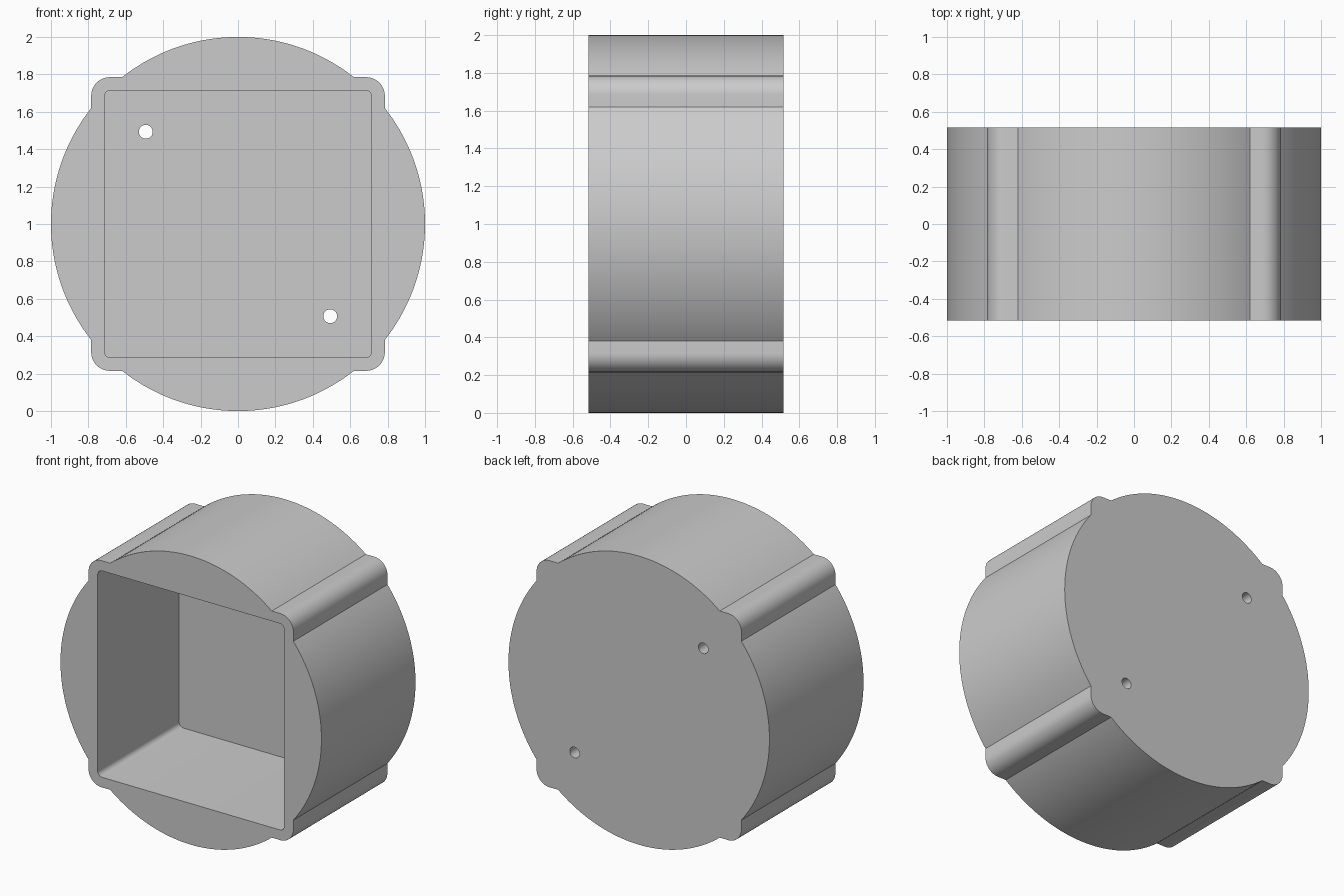
import bpy, bmesh, math

cube = bpy.data.objects.get("Cube")
if cube:
    bpy.data.objects.remove(cube, do_unlink=True)

HALF_DEPTH = 0.515
BACK_WALL = 0.138
LUG, LUG_R = 0.785, 0.1
CAVITY, CAVITY_R = 0.715, 0.035
HOLE_R, HOLE_OFFSET = 0.037, 0.493

grey = bpy.data.materials.new("plain grey")
grey.use_nodes = True
colour = (0.6, 0.6, 0.6, 1)
grey.diffuse_color = colour
grey.node_tree.nodes["Principled BSDF"].inputs["Base Color"].default_value = colour


def arc(cx, cz, r, start, end, steps):
    angles = [start + (end - start) * i / steps for i in range(steps + 1)]
    return [(cx + r * math.cos(a), cz + r * math.sin(a)) for a in angles]


def four_fold(points):
    """Repeat a quarter outline round the centre."""
    out = []
    for _ in range(4):
        out += points
        points = [(-z, x) for x, z in points]
    return out


def rounded_corner(half, r, steps):
    return arc(half - r, half - r, r, 0, math.pi / 2, steps)


def prism(name, outline, y0, y1, x=0, z=1):
    """Extrude an x-z outline along y."""
    bm = bmesh.new()
    face = bm.faces.new([bm.verts.new((x + px, y0, z + pz)) for px, pz in outline])
    side = bmesh.ops.extrude_face_region(bm, geom=[face])["geom"]
    verts = [v for v in side if isinstance(v, bmesh.types.BMVert)]
    bmesh.ops.translate(bm, verts=verts, vec=(0, y1 - y0, 0))
    bmesh.ops.recalc_face_normals(bm, faces=bm.faces)
    mesh = bpy.data.meshes.new(name)
    bm.to_mesh(mesh)
    bm.free()
    mesh.materials.append(grey)
    obj = bpy.data.objects.new(name, mesh)
    bpy.context.collection.objects.link(obj)
    return obj


# Round housing with four corner lugs
meet = math.acos(LUG)
quarter = arc(0, 0, 1, -meet, meet, 40) + rounded_corner(LUG, LUG_R, 14)
housing = prism("housing", four_fold(quarter), -HALF_DEPTH, HALF_DEPTH)

# Square cavity open at the front, and two screw holes through the back wall
cutters = [prism("cavity_cutter", four_fold(rounded_corner(CAVITY, CAVITY_R, 8)),
                 -HALF_DEPTH - 0.1, HALF_DEPTH - BACK_WALL)]
for side in (-1, 1):
    circle = arc(0, 0, HOLE_R, 0, math.tau, 32)[:-1]
    cutters.append(prism("screw_hole_cutter", circle, HALF_DEPTH - BACK_WALL - 0.1,
                         HALF_DEPTH + 0.1, side * HOLE_OFFSET, 1 - side * HOLE_OFFSET))

bpy.ops.object.select_all(action="DESELECT")
housing.select_set(True)
bpy.context.view_layer.objects.active = housing
for cutter in cutters:
    cutter.hide_render = True
    mod = housing.modifiers.new("cut", "BOOLEAN")
    mod.operation = "DIFFERENCE"
    mod.solver = "EXACT"
    mod.object = cutter
    bpy.ops.object.modifier_apply(modifier=mod.name)
    bpy.data.objects.remove(cutter, do_unlink=True)

bpy.ops.object.shade_smooth_by_angle(angle=math.radians(30))
